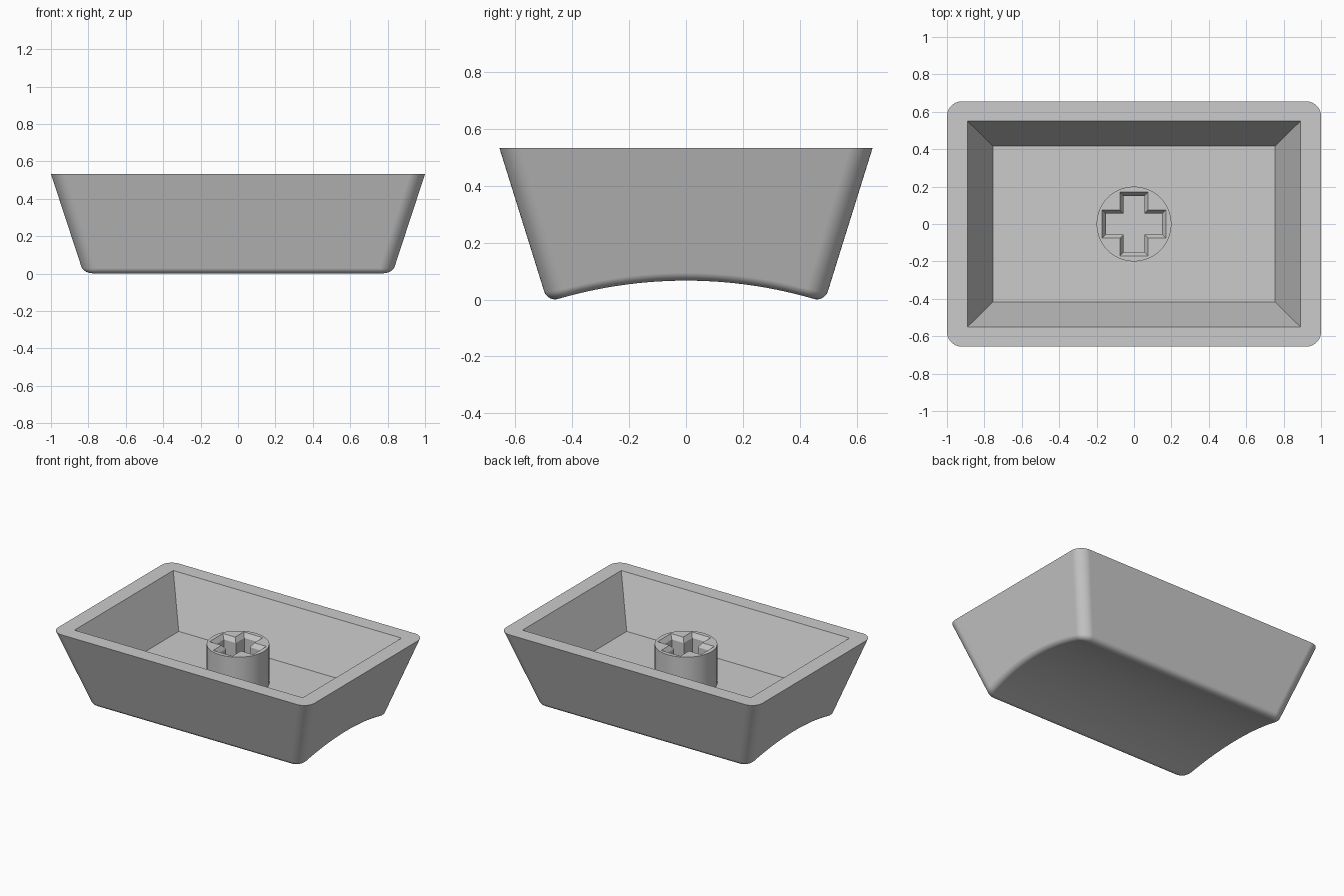
import bpy, bmesh, math
from mathutils import Vector

if "Cube" in bpy.data.objects:
    bpy.data.objects.remove(bpy.data.objects["Cube"])

TOP, FLOOR, STEM_TOP = 0.533, 0.19, 0.463
HX, HY = 1.0, 0.656            # half sizes at the rim
KX, KY = 0.328, 0.312          # wall lean (run per height)
CORNER, FIL = 0.08, 0.04       # corner and bottom edge radii
R = 1.6                        # radius of the scooped face
ARC, SIDE, ROUND = 10, 24, 8

grey = bpy.data.materials.new("plain grey")
grey.diffuse_color = (0.6, 0.6, 0.6, 1)
grey.use_nodes = True
grey.node_tree.nodes["Principled BSDF"].inputs["Base Color"].default_value = grey.diffuse_color


def scoop(y):
    return 0.0665 - R + math.sqrt(R * R - y * y)


def half_outline(hx, hy, r):
    """Right half of a rounded rectangle, bottom to top: (point, normal)."""
    pts = []
    for i in range(ARC + 1):
        a = -math.pi / 2 + math.pi / 2 * i / ARC
        n = Vector((math.cos(a), math.sin(a)))
        pts.append((Vector((hx - r, -hy + r)) + n * r, n))
    for i in range(1, SIDE):
        pts.append((Vector((hx, (hy - r) * (2 * i / SIDE - 1))), Vector((1, 0))))
    for i in range(ARC + 1):
        a = math.pi / 2 * i / ARC
        n = Vector((math.cos(a), math.sin(a)))
        pts.append((Vector((hx - r, hy - r)) + n * r, n))
    return pts


def finish(name, bm):
    bmesh.ops.recalc_face_normals(bm, faces=bm.faces)
    me = bpy.data.meshes.new(name)
    bm.to_mesh(me)
    bm.free()
    me.materials.append(grey)
    ob = bpy.data.objects.new(name, me)
    bpy.context.collection.objects.link(ob)
    return ob


def activate(ob):
    bpy.ops.object.select_all(action='DESELECT')
    ob.select_set(True)
    bpy.context.view_layer.objects.active = ob


# Cap shell: rings from the cavity floor, over the rim, down to the scoop
rim = half_outline(HX, HY, CORNER)
lip = [Vector((min(p.x, 0.89), max(-0.55, min(0.55, p.y)), TOP)) for p, n in rim]
floor = [Vector((p.x * 0.755 / 0.89, p.y * 0.418 / 0.55, FLOOR)) for p in lip]
rings = [floor, lip, [Vector((p.x, p.y, TOP)) for p, n in rim]]

# Rounded bottom edge: a ball rolled between the leaning wall and the scoop
edge = [[] for _ in range(ROUND + 1)]
for i in range(len(rim)):
    z = FIL
    for _ in range(8):
        ix = KX * (TOP - z) + FIL * math.hypot(1, KX)
        iy = KY * (TOP - z) + FIL * math.hypot(1, KY)
        c, n = half_outline(HX - ix, HY - iy, CORNER - FIL * math.hypot(1, KX))[i]
        tilt = math.asin(c.y / R)
        z = scoop(c.y) + FIL / math.cos(tilt)
    centre = Vector((c.x, c.y, z))
    lean = math.atan(KX * n.x ** 2 + KY * n.y ** 2)
    wall = Vector((n.x * math.cos(lean), n.y * math.cos(lean), -math.sin(lean)))
    down = Vector((0, -math.sin(tilt), -math.cos(tilt)))
    for j in range(ROUND + 1):
        edge[j].append(centre + wall.slerp(down, j / ROUND) * FIL)
rings += edge

bm = bmesh.new()
loops = []
for ring in rings:
    right = [bm.verts.new(p) for p in ring]
    left = [bm.verts.new((-p.x, p.y, p.z)) for p in ring]
    loops.append(right + left[::-1])
count = len(loops[0])
for a, b in zip(loops, loops[1:]):
    for i in range(count):
        k = (i + 1) % count
        bm.faces.new((a[i], a[k], b[k], b[i]))
# Floor and scooped face as strips across x
for loop in (loops[0], loops[-1]):
    for i in range(count // 2 - 1):
        bm.faces.new((loop[i], loop[i + 1], loop[count - 2 - i], loop[count - 1 - i]))
bmesh.ops.remove_doubles(bm, verts=bm.verts, dist=1e-5)
bmesh.ops.dissolve_degenerate(bm, edges=bm.edges, dist=1e-6)
cap = finish("cap_shell", bm)
activate(cap)
bpy.ops.object.shade_smooth_by_angle(angle=math.radians(30))
wn = cap.modifiers.new("even_shading", 'WEIGHTED_NORMAL')
wn.keep_sharp = True

# Round stem
bm = bmesh.new()
ring = [bm.verts.new((0.2 * math.cos(t * math.tau / 64), 0.2 * math.sin(t * math.tau / 64), FLOOR - 0.01))
        for t in range(64)]
base = bm.faces.new(ring)
ext = bmesh.ops.extrude_face_region(bm, geom=[base], use_keep_orig=True)
bmesh.ops.translate(bm, verts=[v for v in ext["geom"] if isinstance(v, bmesh.types.BMVert)],
                    vec=(0, 0, STEM_TOP - FLOOR + 0.01))
stem = finish("stem", bm)

# Cross-shaped socket with a chamfered mouth, cut from the stem
bm = bmesh.new()
levels = []
for arm, w, z in ((0.15, 0.056, FLOOR - 0.03), (0.15, 0.056, STEM_TOP - 0.03),
                  (0.17, 0.075, STEM_TOP), (0.17, 0.075, STEM_TOP + 0.05)):
    pts = []
    for q in range(4):
        ca, sa = ((1, 0), (0, 1), (-1, 0), (0, -1))[q]
        for x, y in ((arm, -w), (arm, w), (w, w)):
            pts.append(bm.verts.new((x * ca - y * sa, x * sa + y * ca, z)))
    levels.append(pts)
for a, b in zip(levels, levels[1:]):
    for i in range(12):
        k = (i + 1) % 12
        bm.faces.new((a[i], a[k], b[k], b[i]))
bm.faces.new(levels[0])
bm.faces.new(levels[-1])
cutter = finish("socket_cutter", bm)
cutter.hide_render = True

cut = stem.modifiers.new("socket", 'BOOLEAN')
cut.operation = 'DIFFERENCE'
cut.solver = 'EXACT'
cut.object = cutter
activate(stem)
bpy.ops.object.modifier_apply(modifier=cut.name)
bpy.data.objects.remove(cutter)
bpy.ops.object.shade_smooth_by_angle(angle=math.radians(30))
